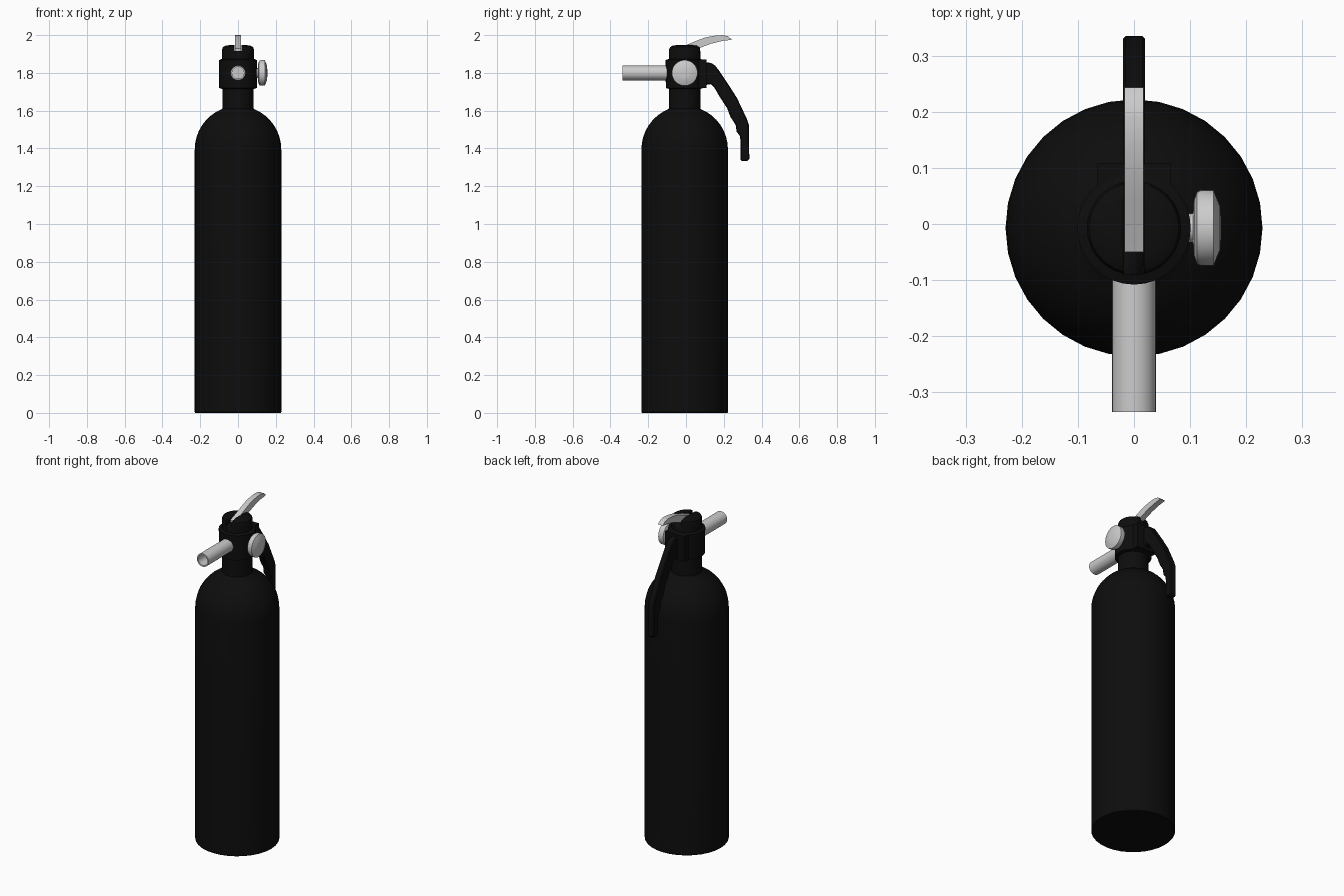
import bpy, bmesh, math
from mathutils import Matrix, Vector

if "Cube" in bpy.data.objects:
    bpy.data.objects.remove(bpy.data.objects["Cube"])

CY = -0.007   # y of the bottle axis
black = bpy.data.materials.new("black_paint")
black.diffuse_color = (0.004, 0.004, 0.004, 1)
black.use_nodes = True
black.node_tree.nodes["Principled BSDF"].inputs["Base Color"].default_value = black.diffuse_color


def finish(name, bm, mat=None, angle=35):
    bmesh.ops.recalc_face_normals(bm, faces=bm.faces)
    me = bpy.data.meshes.new(name)
    bm.to_mesh(me)
    bm.free()
    ob = bpy.data.objects.new(name, me)
    bpy.context.collection.objects.link(ob)
    if mat:
        me.materials.append(mat)
    bpy.ops.object.select_all(action='DESELECT')
    ob.select_set(True)
    bpy.context.view_layer.objects.active = ob
    bpy.ops.object.shade_smooth_by_angle(angle=math.radians(angle))
    return ob


def lathe(name, profile, matrix, segs=32, mat=None):
    """Revolve (radius, height) points about local z, closing both ends."""
    bm = bmesh.new()
    rings = [[bm.verts.new((r * math.cos(2 * math.pi * i / segs),
                            r * math.sin(2 * math.pi * i / segs), z))
              for i in range(segs)] for r, z in profile]
    for a, b in zip(rings, rings[1:]):
        for i in range(segs):
            j = (i + 1) % segs
            bm.faces.new((a[i], a[j], b[j], b[i]))
    bm.faces.new(rings[0])
    bm.faces.new(rings[-1])
    bm.transform(matrix)
    return finish(name, bm, mat)


def plate(name, outline, half, mat=None, bevel=0):
    """Extrude a (y, z) outline symmetrically along x."""
    bm = bmesh.new()
    f = bm.faces.new([bm.verts.new((-half, y, z)) for y, z in outline])
    ext = bmesh.ops.extrude_face_region(bm, geom=[f])
    bmesh.ops.translate(bm, vec=(2 * half, 0, 0),
                        verts=[v for v in ext["geom"] if isinstance(v, bmesh.types.BMVert)])
    if bevel:
        rims = [e for e in bm.edges if abs(e.verts[0].co.x - e.verts[1].co.x) < 1e-6]
        bmesh.ops.bevel(bm, geom=rims, offset=bevel, segments=1, affect='EDGES')
    return finish(name, bm, mat)


def box(name, size, loc, mat=None):
    bm = bmesh.new()
    bmesh.ops.create_cube(bm, size=1,
                          matrix=Matrix.Translation(loc) @ Matrix.Diagonal((*size, 1)))
    return finish(name, bm, mat)


up = Matrix.Translation((0, CY, 0))

# bottle: straight wall, rounded shoulder, neck
shoulder = [(0.229 * math.cos(t), 1.395 + 0.23 * math.sin(t))
            for t in (math.radians(68) * i / 8 for i in range(9))]
lathe("bottle", [(0.226, 0), (0.229, 0.004)] + shoulder + [(0.083, 1.612), (0.083, 1.73)],
      up, mat=black)

# valve collar and slotted cap
valve = lathe("valve_head", [(0.083, 1.715), (0.1, 1.72), (0.101, 1.868), (0.084, 1.874),
                             (0.084, 1.925), (0.08, 1.936), (0.066, 1.944), (0.04, 1.948)],
              up, mat=black)
cutter = box("lever_slot_cutter", (0.035, 0.3, 0.1), (0, CY, 1.965))
cutter.hide_render = True
cutter.hide_set(True)
slot = valve.modifiers.new("slot", 'BOOLEAN')
slot.object = cutter
slot.operation = 'DIFFERENCE'
slot.solver = 'EXACT'

# block carrying the handle
box("handle_mount", (0.13, 0.05, 0.15), (0, 0.083, 1.795), black)

# carrying handle with finger grips
plate("handle", [(0.085, 1.857), (0.132, 1.853), (0.155, 1.838), (0.175, 1.812), (0.222, 1.742),
                 (0.27, 1.667), (0.323, 1.555), (0.334, 1.52), (0.335, 1.345), (0.325, 1.333),
                 (0.296, 1.333), (0.288, 1.342), (0.288, 1.445), (0.284, 1.468), (0.268, 1.488),
                 (0.263, 1.524), (0.235, 1.568), (0.217, 1.614), (0.182, 1.668), (0.148, 1.725),
                 (0.132, 1.74), (0.112, 1.738), (0.085, 1.722)],
      0.02, black, 0.005)

# squeeze lever on top
plate("lever", [(-0.05, 1.917), (-0.05, 1.928), (-0.005, 1.945), (0.048, 1.967), (0.1, 1.987),
                (0.145, 1.996), (0.19, 2.0), (0.222, 1.994), (0.243, 1.976), (0.232, 1.974),
                (0.19, 1.969), (0.135, 1.955), (0.085, 1.937), (0.04, 1.917)], 0.0165)

# hollow discharge nozzle pointing to the front
lathe("nozzle", [(0.039, 0.09), (0.039, 0.335), (0.031, 0.335), (0.031, 0.12)],
      Matrix.Translation((0, 0, 1.8)) @ Matrix.Rotation(math.pi / 2, 4, 'X'))

# round pressure gauge on the right side
lathe("gauge", [(0.026, 0.09), (0.026, 0.105), (0.05, 0.107), (0.064, 0.112), (0.068, 0.12),
                (0.068, 0.142), (0.062, 0.144), (0.04, 0.153), (0.02, 0.155)],
      Matrix.Translation((0, CY, 1.8)) @ Matrix.Rotation(math.pi / 2, 4, 'Y'))
